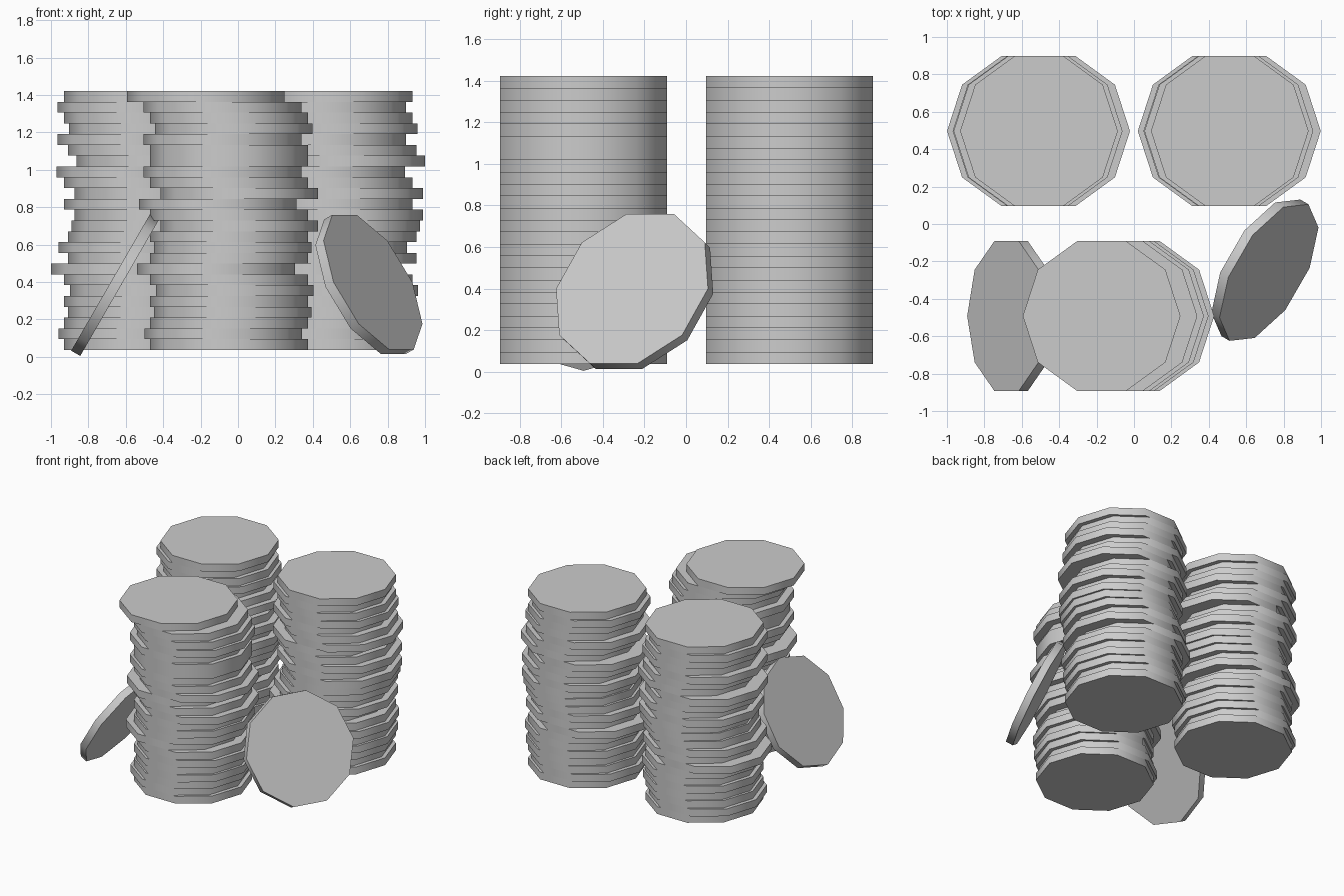
import bpy
from math import radians
from mathutils import Matrix

if "Cube" in bpy.data.objects:
    bpy.data.objects.remove(bpy.data.objects["Cube"])

R, T, COUNT, BASE = 0.4215, 0.0577, 24, 0.037

# sideways shift of each coin, bottom to top, in hundredths of a unit
BACK = [0, -3, 0, 2, 0, 3, 0, -7, 2, -3, 2, 4, 5.5, 0, 5.5, 0, -4, 6.5, 2, -3.5, 2.5, 0, -3.5, 0]
FRONT = [0, -3, 0, 2, 0, 3, 0, -7, 0, 2, 0, 5.5, 0, -6, 5.5, 0, -3.5, 0, 0, -3.5, 2.5, 0, -3.5, -12.5]


def coin(name, matrix, thickness=T):
    bpy.ops.mesh.primitive_cylinder_add(vertices=10, radius=R, depth=thickness)
    obj = bpy.context.object
    obj.name = name
    # turn so that a corner points along local x
    obj.data.transform(Matrix.Rotation(radians(90), 4, 'Z'))
    bpy.ops.object.shade_smooth_by_angle(angle=radians(40))
    obj.matrix_world = matrix
    return obj


def stack(name, x, y, shifts):
    for i, s in enumerate(shifts):
        z = BASE + (i + 0.5) * T
        coin(f"{name}_coin_{i + 1}", Matrix.Translation((x + s / 100, y, z)))


# three upright stacks
stack("back_left_stack", -0.508, 0.497, BACK)
stack("back_right_stack", 0.512, 0.497, BACK)
stack("front_stack", -0.048, -0.492, FRONT)

# coin leaning on the left of the front stack
coin("left_leaning_coin",
     Matrix.Translation((-0.657, -0.492, 0.384)) @ Matrix.Rotation(radians(-60), 4, 'Y'), 0.056)

# coin leaning on the right, resting on a flat edge
coin("right_leaning_coin",
     Matrix.Translation((0.70, -0.247, 0.387))
     @ Matrix.Rotation(radians(-30), 4, 'Z')
     @ Matrix.Rotation(radians(64), 4, 'Y')
     @ Matrix.Rotation(radians(18), 4, 'Z'), 0.056)
